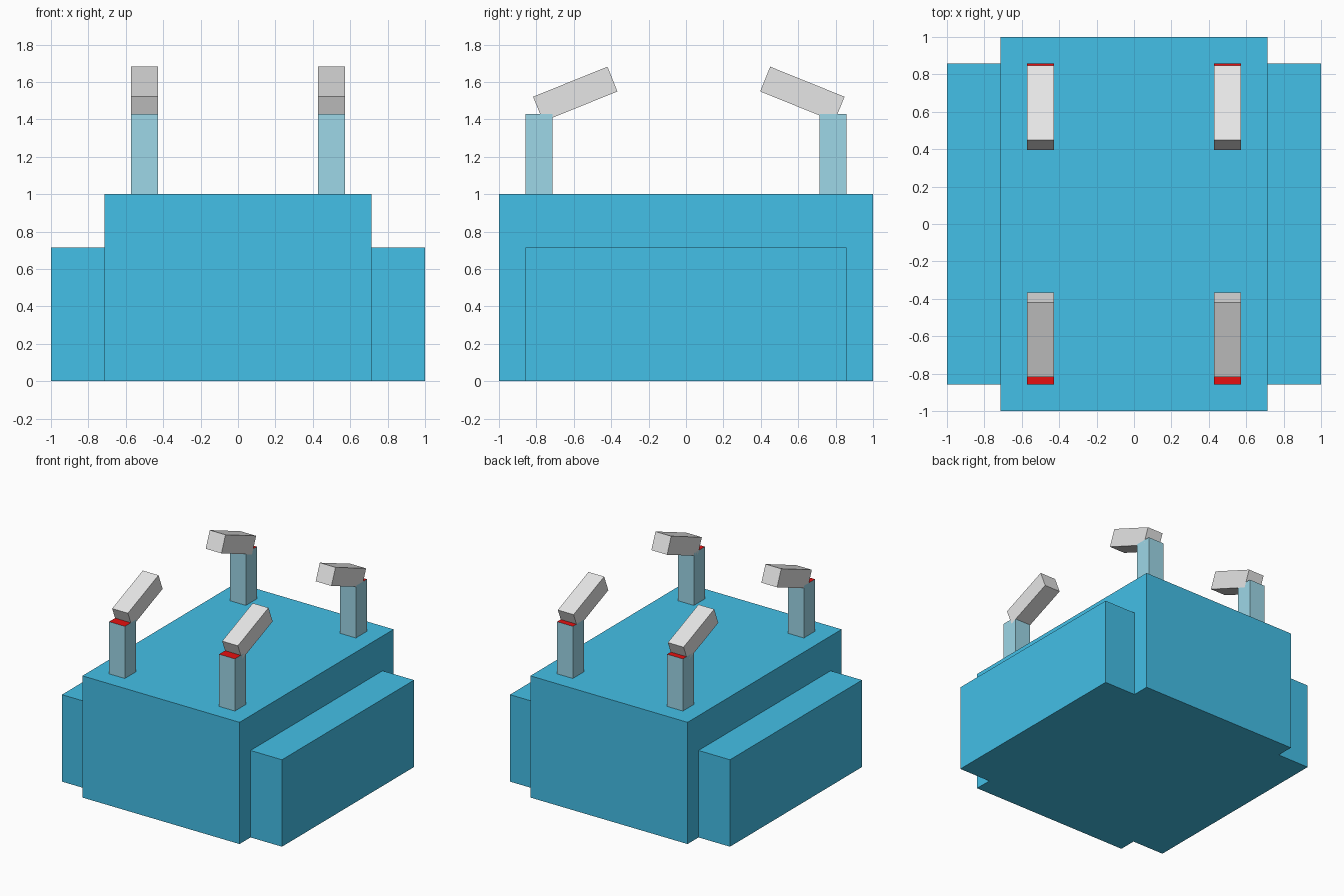
import bpy
import bmesh
import math
from mathutils import Matrix

cube = bpy.data.objects.get("Cube")
if cube:
    bpy.data.objects.remove(cube, do_unlink=True)


def linear(c):
    c /= 255
    return c / 12.92 if c <= 0.04045 else ((c + 0.055) / 1.055) ** 2.4


def material(name, *rgb):
    colour = (*[linear(c) for c in rgb], 1)
    mat = bpy.data.materials.new(name)
    mat.use_nodes = True
    mat.diffuse_color = colour
    bsdf = next(n for n in mat.node_tree.nodes if n.type == "BSDF_PRINCIPLED")
    bsdf.inputs["Base Color"].default_value = colour
    return mat


def box(name, size, centre, mats, tilt=0):
    """Box tilted about x; a second material goes on its top face."""
    bm = bmesh.new()
    bmesh.ops.create_cube(bm, size=1, matrix=Matrix.Diagonal((*size, 1)))
    bm.normal_update()
    for face in bm.faces:
        if len(mats) > 1 and face.normal.z > 0.9:
            face.material_index = 1
    mesh = bpy.data.meshes.new(name)
    bm.to_mesh(mesh)
    bm.free()
    for mat in mats:
        mesh.materials.append(mat)
    obj = bpy.data.objects.new(name, mesh)
    obj.location = centre
    obj.rotation_euler.x = math.radians(tilt)
    bpy.context.collection.objects.link(obj)
    return obj


blue = material("bright_blue", 68, 193, 233)
pale = material("pale_blue", 157, 215, 231)
grey = material("light_grey", 230, 230, 230)
red = material("red", 235, 16, 16)

UNIT = 1 / 7          # module shared by every part
POST_TOP = 1 + 3 * UNIT

# Main block
box("body", (10 * UNIT, 2, 1), (0, 0, 0.5), [blue])

for side, sx in (("left", 1), ("right", -1)):
    # Lower block along each side
    box(f"{side}_side_block", (2 * UNIT, 12 * UNIT, 5 * UNIT),
        (sx * 6 * UNIT, 0, 2.5 * UNIT), [blue])

    # Upright posts with red tops, and tilted heads leaning inwards
    for end, sy, head_y in (("front", -1, -0.592), ("back", 1, 0.622)):
        box(f"{end}_{side}_post", (UNIT, UNIT, 3 * UNIT),
            (sx * 0.5, sy * 5.5 * UNIT, (1 + POST_TOP) / 2), [pale, red])
        box(f"{end}_{side}_head", (UNIT, 3 * UNIT, UNIT),
            (sx * 0.5, head_y, 1.535), [grey], tilt=-22 * sy)
